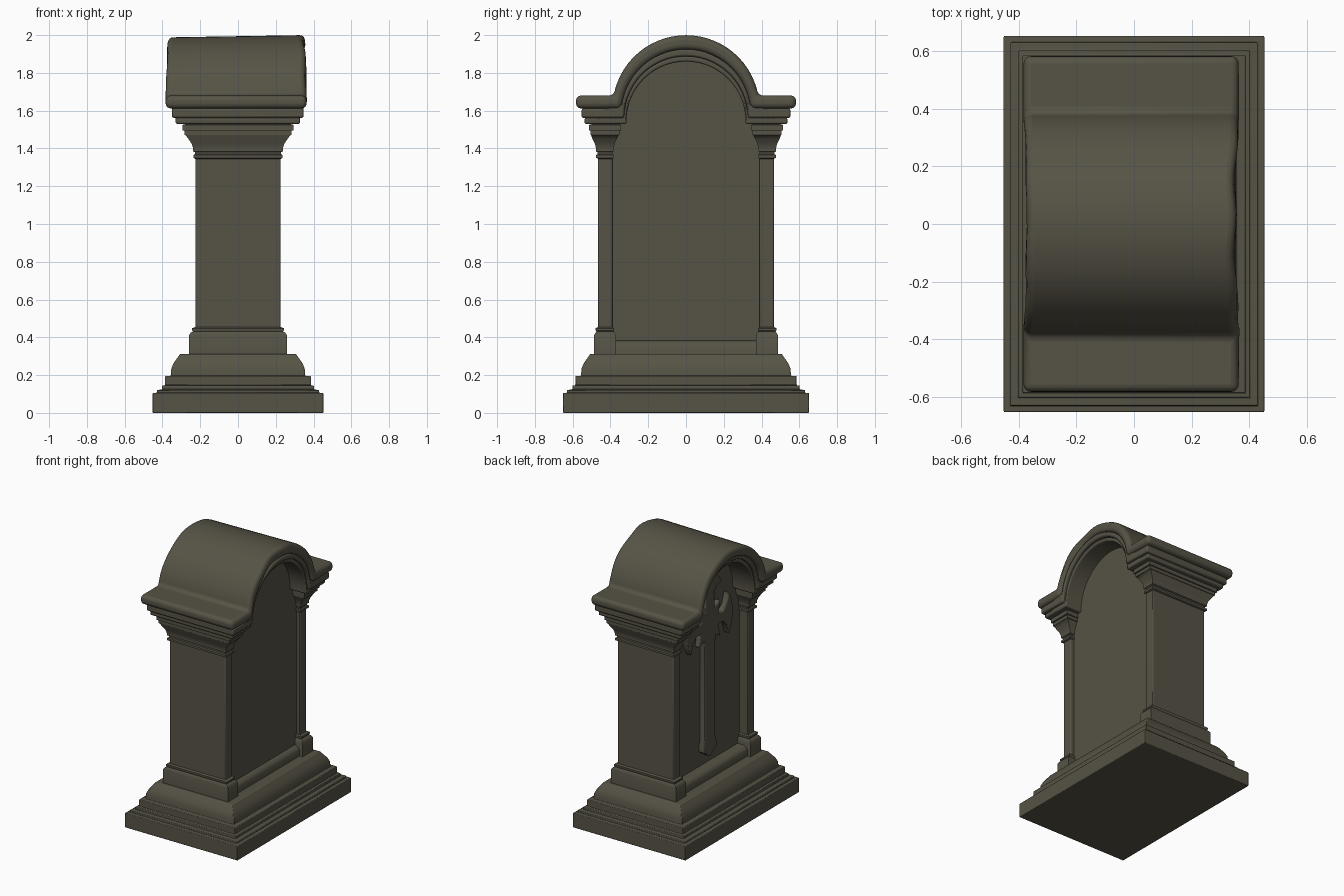
import bpy, bmesh, math

if "Cube" in bpy.data.objects:
    bpy.data.objects.remove(bpy.data.objects["Cube"])

stone = bpy.data.materials.new("dark_olive_stone")
stone.diffuse_color = (0.093, 0.086, 0.060, 1)
stone.use_nodes = True
stone.node_tree.nodes["Principled BSDF"].inputs["Base Color"].default_value = stone.diffuse_color


def finish(name, bm, bevel=0.0, segs=2):
    bmesh.ops.recalc_face_normals(bm, faces=bm.faces)
    me = bpy.data.meshes.new(name)
    bm.to_mesh(me)
    bm.free()
    me.materials.append(stone)
    ob = bpy.data.objects.new(name, me)
    bpy.context.collection.objects.link(ob)
    bpy.ops.object.select_all(action='DESELECT')
    ob.select_set(True)
    bpy.context.view_layer.objects.active = ob
    bpy.ops.object.shade_smooth_by_angle(angle=math.radians(35))
    if bevel:
        m = ob.modifiers.new("soft_edges", 'BEVEL')
        m.width, m.segments = bevel, segs
        m.limit_method, m.angle_limit = 'ANGLE', math.radians(35)
    return ob


def rect_loft(name, sections, bevel=0.004, side=1):
    """Stack of rectangles (z, half x, inner y, outer y)."""
    bm = bmesh.new()
    rings = []
    for z, x, y0, y1 in sections:
        rings.append([bm.verts.new((px, py * side, z)) for px, py in
                      ((-x, y0), (x, y0), (x, y1), (-x, y1))])
    for a, b in zip(rings, rings[1:]):
        for i in range(4):
            j = (i + 1) % 4
            bm.faces.new((a[i], a[j], b[j], b[i]))
    bm.faces.new(rings[0])
    bm.faces.new(rings[-1])
    return finish(name, bm, bevel)


def slab(name, outline, x0, x1, bevel=0.0, segs=2, warp=None):
    """Extrude a (y, z) outline from x0 to x1."""
    bm = bmesh.new()
    a = [bm.verts.new((x0, y, z)) for y, z in outline]
    b = [bm.verts.new((x1, y, z)) for y, z in outline]
    n = len(a)
    for i in range(n):
        j = (i + 1) % n
        bm.faces.new((a[i], a[j], b[j], b[i]))
    bm.faces.new(a)
    bm.faces.new(b)
    if warp:
        for v in bm.verts:
            warp(v.co)
    return finish(name, bm, bevel, segs)


def arch(yk, zk, top, n=28):
    """Arc from (-yk, zk) over (0, top) to (yk, zk)."""
    h = top - zk
    r = (yk * yk + h * h) / (2 * h)
    c = top - r
    a = math.atan2(yk, zk - c)
    return [(r * math.sin(-a + 2 * a * i / n), c + r * math.cos(-a + 2 * a * i / n))
            for i in range(n + 1)]


# stepped base with a curved top moulding
base = [(0, .452), (.105, .452), (.106, .43), (.122, .43), (.123, .402), (.145, .402),
        (.146, .386), (.195, .386), (.196, .356), (.235, .353), (.265, .34),
        (.29, .322), (.312, .307)]
rect_loft("stepped_base", [(z, x, -x - .2, x + .2) for z, x in base])

# end piers: plinth, shaft and flared capital
plinth = [(.30, .26, .37, .487), (.41, .26, .37, .487), (.425, .25, .378, .48),
          (.43, .238, .383, .474), (.437, .243, .38, .478), (.448, .243, .38, .478),
          (.455, .226, .389, .466)]
capital = [(1.345, .226, .389, .466), (1.35, .236, .383, .476), (1.365, .236, .383, .476),
           (1.37, .228, .388, .468), (1.38, .228, .388, .468), (1.385, .237, .383, .477),
           (1.40, .237, .383, .477), (1.425, .245, .378, .482), (1.45, .262, .367, .495),
           (1.47, .277, .357, .502), (1.472, .283, .352, .505), (1.495, .283, .352, .505),
           (1.496, .294, .345, .513), (1.525, .294, .345, .513), (1.527, .28, .35, .50),
           (1.545, .28, .35, .50)]
for side, word in ((-1, "front"), (1, "back")):
    rect_loft(word + "_plinth", plinth, 0, side)
    rect_loft(word + "_shaft", [(.44, .225, .39, .465), (1.36, .225, .39, .465)], .006, side)
    rect_loft(word + "_capital", capital, 0, side)

# recessed panel (deeper on the cross side) and its sill
slab("panel", [(-.41, .30)] + [(-.41, 1.54)] + arch(.335, 1.545, 1.88) + [(.41, 1.54), (.41, .30)],
     -.155, .197)
rect_loft("sill", [(.30, .235, -.38, .38), (.355, .235, -.38, .38),
                   (.372, .225, -.38, .38), (.383, .205, -.38, .38)], 0)


# arched cornice: (shoulder end, corner y, corner z, arch top) for each moulding line
def contour(end, yk, zk, top):
    return [(-end, zk)] + arch(yk, zk, top) + [(end, zk)]


lines = [(.383, 1.68, 2.0), (.342, 1.612, 1.925), (.328, 1.562, 1.888), (.315, 1.53, 1.86)]


def worn(co):
    """Worn, slightly leaning roof edges."""
    t = max(0, (co.z - 1.68) / .32)
    wob = math.sin(co.y * 23 + 1) * min(1, t * 3)
    if co.x > 0:
        co.x += -.014 * t + .005 * wob
    else:
        co.x += .012 * t + .002 * wob
        co.z -= .012 * t


def moulding(name, k, end, x0, x1, bevel, segs, warp=None):
    out = contour(end, *lines[k]) + contour(end, *lines[k + 1])[::-1]
    slab(name, out, x0, x1, bevel, segs, warp)


moulding("roof_roll", 0, .582, -.383, .363, .026, 4, worn)
moulding("upper_cornice", 1, .553, -.35, .348, .010, 2)
moulding("lower_cornice", 2, .537, -.33, .328, .008, 2)

# raised ornamental cross with crescent ends and a starred centre, left face only
half = [(.0, .44), (.075, .49), (.075, .53), (.06, .57), (.06, 1.25), (.065, 1.30),
        (.12, 1.27), (.095, 1.36), (.15, 1.365), (.19, 1.33), (.215, 1.25), (.25, 1.31),
        (.265, 1.40), (.25, 1.49), (.215, 1.55), (.19, 1.47), (.15, 1.435), (.095, 1.44),
        (.12, 1.53), (.055, 1.50), (.05, 1.55), (.05, 1.62), (.08, 1.65), (.135, 1.67),
        (.085, 1.73), (.0, 1.765)]
cross = half + [(-y, z) for y, z in half[-2:0:-1]]
slab("cross", cross, -.195, -.15, .006, 2)
